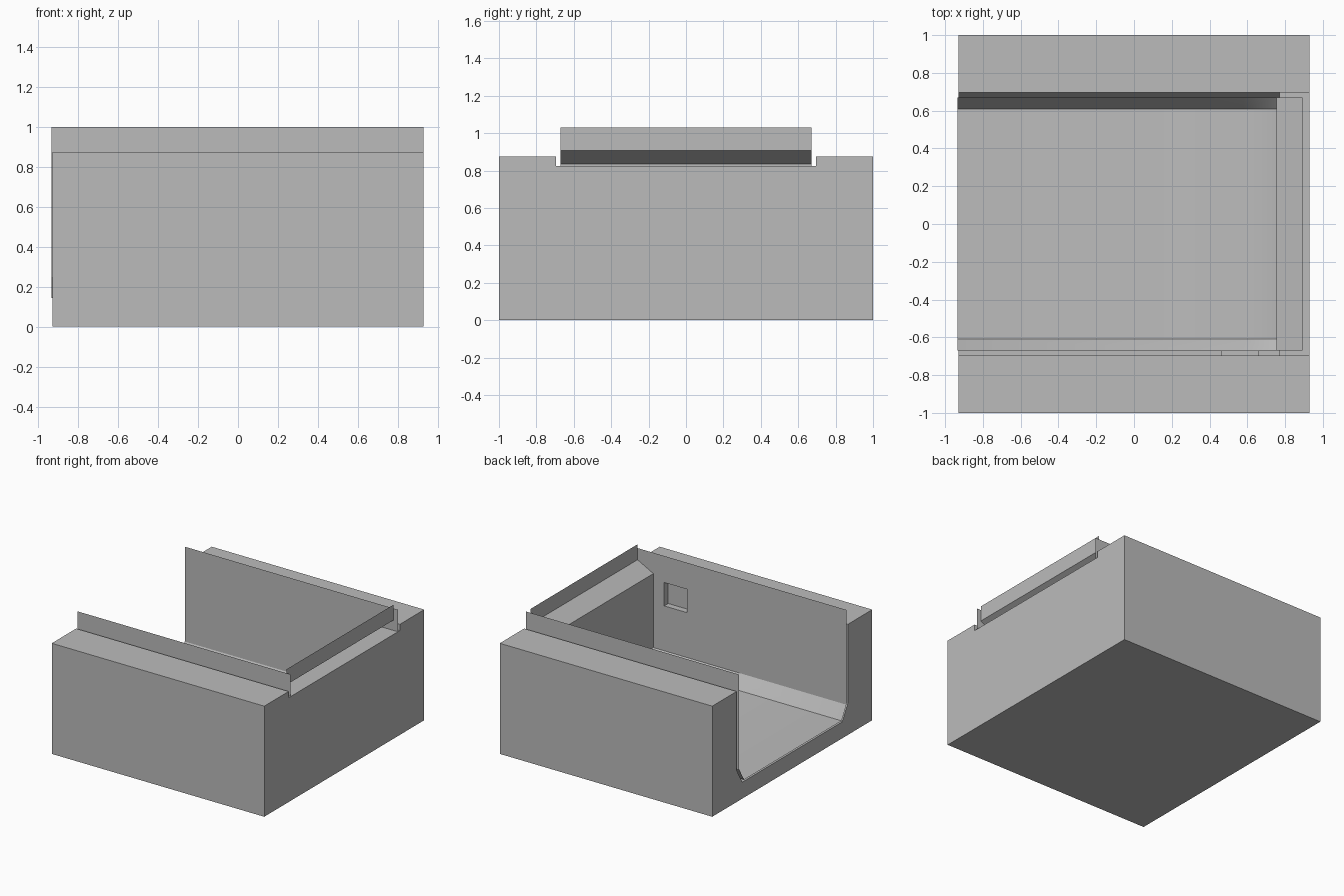
import bpy, bmesh, math

cube = bpy.data.objects.get("Cube")
if cube:
    bpy.data.objects.remove(cube, do_unlink=True)

# Single plain material
grey = bpy.data.materials.new("plain_grey")
grey.use_nodes = True
colour = (0.5, 0.5, 0.5, 1)
grey.diffuse_color = colour
grey.node_tree.nodes["Principled BSDF"].inputs["Base Color"].default_value = colour


def add_object(name, bm):
    mesh = bpy.data.meshes.new(name)
    bm.to_mesh(mesh)
    bm.free()
    mesh.materials.append(grey)
    obj = bpy.data.objects.new(name, mesh)
    bpy.context.collection.objects.link(obj)
    return obj


def prism(name, profile, x0, x1):
    """Extrude a (y, z) profile along x."""
    bm = bmesh.new()
    face = bm.faces.new([bm.verts.new((x0, y, z)) for y, z in profile])
    ext = bmesh.ops.extrude_face_region(bm, geom=[face])
    moved = [v for v in ext["geom"] if isinstance(v, bmesh.types.BMVert)]
    bmesh.ops.translate(bm, vec=(x1 - x0, 0, 0), verts=moved)
    bmesh.ops.recalc_face_normals(bm, faces=bm.faces)
    return add_object(name, bm)


def box(name, x0, x1, y0, y1, z0, z1):
    return prism(name, [(y0, z0), (y1, z0), (y1, z1), (y0, z1)], x0, x1)


def activate(obj):
    bpy.ops.object.select_all(action='DESELECT')
    obj.select_set(True)
    bpy.context.view_layer.objects.active = obj


# Hatch opening in the front inner wall
HX0, HX1, HZ0, HZ1, DEPTH = 0.46, 0.66, 0.605, 0.79, 0.05

# Outer block with a chamfered channel, a lowered end wall and a hatch pocket
block = box("outer_block", -0.93, 0.93, -1, 1, 0, 0.875)
half = [(0.625, 0.13), (0.695, 0.25), (0.695, 1.2)]
channel = half + [(-y, z) for y, z in reversed(half)]
cutters = [
    prism("channel_cutter", channel, -1.1, 0.77),
    box("end_wall_cutter", 0.7, 1.1, -0.695, 0.695, 0.825, 1.2),
    box("hatch_cutter", HX0 - 0.01, HX1 + 0.01, -0.67 - DEPTH - 0.01, -0.6,
        HZ0 - 0.01, HZ1 + 0.01),
]
activate(block)
for cutter in cutters:
    cutter.hide_render = True
    mod = block.modifiers.new("cut", 'BOOLEAN')
    mod.operation = 'DIFFERENCE'
    mod.solver = 'EXACT'
    mod.object = cutter
    bpy.ops.object.modifier_apply(modifier=mod.name)
for cutter in cutters:
    bpy.data.objects.remove(cutter, do_unlink=True)

# Thin liner sheet: floor path in (x, z), width and wall levels
BACK, END, RIM = -0.935, 0.755, 0.93
floor = [(BACK, 0.145), (0.58, 0.145), (END, 0.24)]
FLOOR_Y, WALL_Y, FILLET_Z, LEDGE_Z, TOP_Z = 0.61, 0.67, 0.25, 0.835, 1.0

bm = bmesh.new()


def face(*points):
    return bm.faces.new([bm.verts.new(p) for p in points])


# Floor and sloping end, with a fillet strip along each side
for (xa, za), (xb, zb) in zip(floor, floor[1:]):
    face((xa, -FLOOR_Y, za), (xb, -FLOOR_Y, zb), (xb, FLOOR_Y, zb), (xa, FLOOR_Y, za))
    for s in (-1, 1):
        face((xa, s * FLOOR_Y, za), (xb, s * FLOOR_Y, zb),
             (xb, s * WALL_Y, FILLET_Z), (xa, s * WALL_Y, FILLET_Z))

# End wall
face((END, -FLOOR_Y, 0.24), (END, FLOOR_Y, 0.24), (END, WALL_Y, FILLET_Z),
     (END, WALL_Y, LEDGE_Z), (END, -WALL_Y, LEDGE_Z), (END, -WALL_Y, FILLET_Z))

# Sloping ledge and upright end lip
lip = [(END, LEDGE_Z), (0.893, 0.908), (0.893, 1.03)]
for (xa, za), (xb, zb) in zip(lip, lip[1:]):
    face((xa, -WALL_Y, za), (xb, -WALL_Y, zb), (xb, WALL_Y, zb), (xa, WALL_Y, za))

# Side walls with a raised rim that runs on past the end wall
for s in (-1, 1):
    y = s * WALL_Y
    face((BACK, y, FILLET_Z), (END, y, FILLET_Z), (END, y, TOP_Z), (BACK, y, TOP_Z))
    face((END, y, 0.826), (RIM, y, 0.826), (RIM, y, TOP_Z), (END, y, TOP_Z))

# Cut the hatch into the front wall and push it in
for co, no in (((HX0, 0, 0), (1, 0, 0)), ((HX1, 0, 0), (1, 0, 0)),
               ((0, 0, HZ0), (0, 0, 1)), ((0, 0, HZ1), (0, 0, 1))):
    wall = [f for f in bm.faces if all(v.co.y < -WALL_Y + 0.001 for v in f.verts)
            and f.calc_center_median().x < END]
    geom = wall + list({e for f in wall for e in f.edges}) + list({v for f in wall for v in f.verts})
    bmesh.ops.bisect_plane(bm, geom=geom, plane_co=co, plane_no=no)
hatch = [f for f in bm.faces if all(
    v.co.y < -WALL_Y + 0.001 and HX0 - 0.001 < v.co.x < HX1 + 0.001
    and HZ0 - 0.001 < v.co.z < HZ1 + 0.001 for v in f.verts)]
ext = bmesh.ops.extrude_face_region(bm, geom=hatch)
bmesh.ops.delete(bm, geom=[f for f in hatch if f.is_valid], context='FACES_ONLY')
bmesh.ops.translate(bm, vec=(0, -DEPTH, 0),
                    verts=[v for v in ext["geom"] if isinstance(v, bmesh.types.BMVert)])

bmesh.ops.remove_doubles(bm, verts=bm.verts, dist=0.0005)

# Turn every face towards the inside of the basin
for f in bm.faces:
    f.normal_update()
    c = f.calc_center_median()
    on_hatch_rim = c.y < -WALL_Y - 0.001
    target = (0.56, -0.6, 0.7) if on_hatch_rim else (0, 0, 0.95)
    if sum(n * (t - p) for n, t, p in zip(f.normal, target, c)) < 0:
        f.normal_flip()

liner = add_object("basin_liner", bm)
activate(liner)
bpy.ops.object.shade_smooth_by_angle(angle=math.radians(35))
